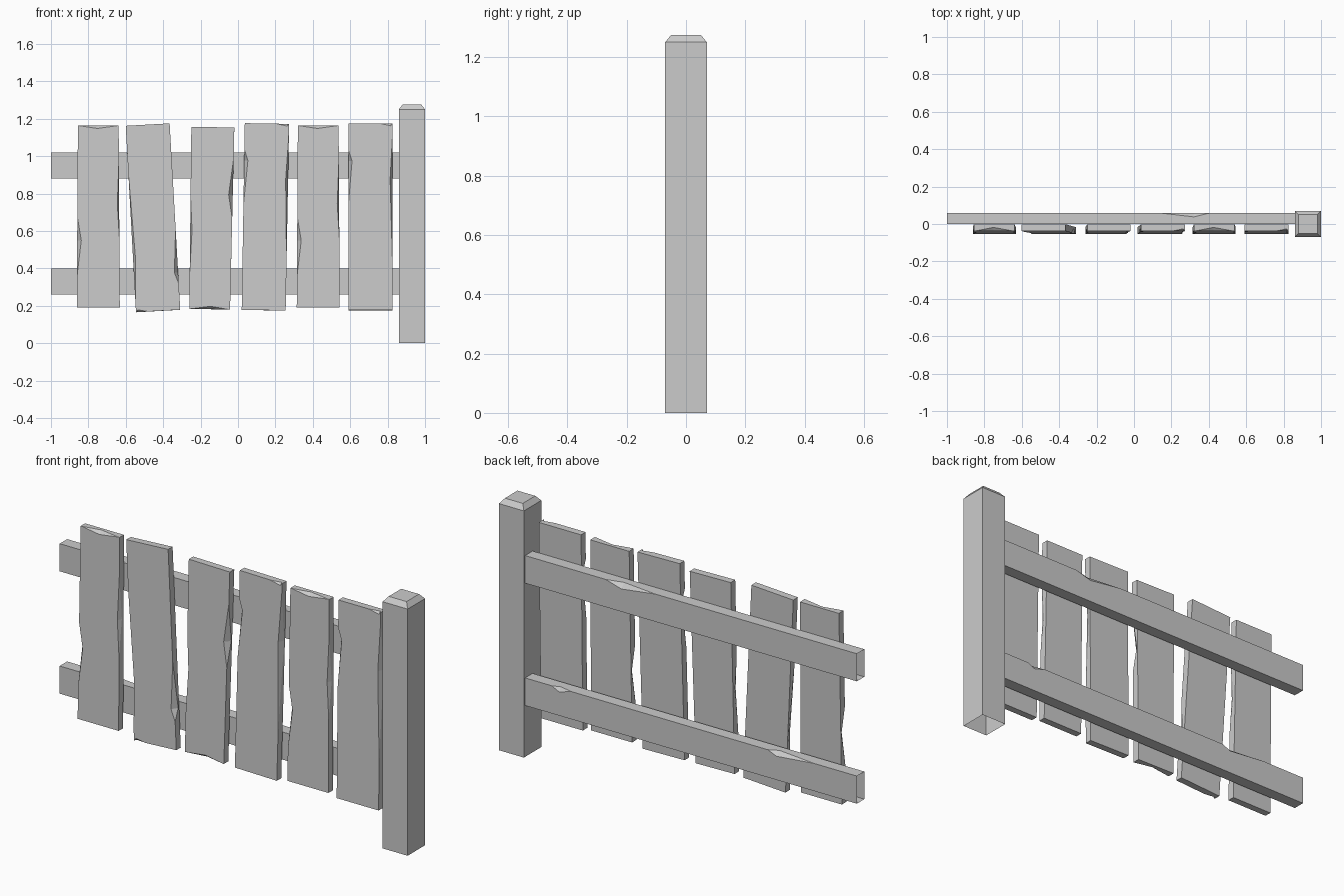
import bpy, bmesh, math
from mathutils import Vector, Matrix

if "Cube" in bpy.data.objects:
    bpy.data.objects.remove(bpy.data.objects["Cube"])


def finish(name, bm):
    bmesh.ops.recalc_face_normals(bm, faces=bm.faces)
    mesh = bpy.data.meshes.new(name)
    bm.to_mesh(mesh)
    bm.free()
    ob = bpy.data.objects.new(name, mesh)
    bpy.context.collection.objects.link(ob)
    return ob


def board(name, quad, depth, chips, open_sides=()):
    """Board with face 'quad' thickened along 'depth'. Each chip knocks a notch out of
    a face edge: (edge, start, middle, end, bite into face, bite into side)."""
    bm = bmesh.new()
    quad = [Vector(p) for p in quad]
    depth = Vector(depth)
    centre = sum(quad, Vector()) / 4
    face = [bm.verts.new(p) for p in quad]
    back = [bm.verts.new(p + depth) for p in quad]
    outline = []
    for i in range(4):
        j = (i + 1) % 4
        a, b = quad[i], quad[j]
        along = (b - a).normalized()
        inward = centre - (a + b) / 2
        inward = (inward - along * inward.dot(along)).normalized()
        outline.append(face[i])
        side = [face[i]]
        for _, t0, tm, t1, bite, side_bite in sorted(c for c in chips if c[0] == i):
            start = bm.verts.new(a.lerp(b, t0))
            end = bm.verts.new(a.lerp(b, t1))
            low = bm.verts.new(a.lerp(b, tm) + inward * bite)
            deep = bm.verts.new(a.lerp(b, tm) + depth.normalized() * side_bite)
            outline += [start, low, end]
            side += [start, deep, end]
            bm.faces.new((start, low, deep))
            bm.faces.new((low, end, deep))
        side += [face[j], back[j], back[i]]
        if i not in open_sides:
            bm.faces.new(side)
    bm.faces.new(outline)
    bm.faces.new(back)
    return finish(name, bm)


# Post with chamfered cap, open underneath
bm = bmesh.new()
rings = []
for half, z in ((0.07, 0), (0.07, 1.25), (0.05, 1.275)):
    rings.append([bm.verts.new((0.93 + sx * half, sy * half, z))
                  for sx, sy in ((-1, -1), (1, -1), (1, 1), (-1, 1))])
for lo, hi in zip(rings, rings[1:]):
    for i in range(4):
        j = (i + 1) % 4
        bm.faces.new((lo[i], lo[j], hi[j], hi[i]))
bm.faces.new(rings[-1])
finish("post", bm)


# Rails with chips on the upper back edge, open at the ends
def rail(name, z0, z1, chips):
    left, right = -1.0, 0.865
    frac = lambda x: (x - left) / (right - left)
    board(name, [(left, 0.06, z1), (right, 0.06, z1), (right, 0.06, z0), (left, 0.06, z0)],
          (0, -0.06, 0),
          [(0, frac(a), frac(m), frac(b), bite, side) for a, m, b, bite, side in chips], (1, 3))


rail("upper_rail", 0.88, 1.02, [(0.13, 0.32, 0.41, 0.025, 0.022)])
rail("lower_rail", 0.26, 0.40, [(-0.76, -0.55, -0.50, 0.02, 0.025),
                                (0.60, 0.67, 0.71, 0.02, 0.015)])

# Two plank shapes: top width, bottom width, height, chips (edges: top, right, bottom, left)
SHAPES = {
    "A": (0.218, 0.23, 0.973, [(0, 0.03, 0.48, 0.97, 0.015, 0.02),
                               (1, 0.2, 0.43, 0.62, 0.01, 0.022),
                               (3, 0.17, 0.37, 0.5, 0.022, 0.03)]),
    "B": (0.237, 0.235, 0.998, [(0, 0.72, 0.96, 0.99, 0.012, 0.012),
                                (1, 0.05, 0.3, 0.75, 0.013, 0.03),
                                (3, 0.56, 0.8, 0.86, 0.02, 0.028)]),
}
# Planks reuse the shapes, some upside down: shape, x, z, turn in degrees
PLANKS = [("A", -0.747, 0.676, 0), ("B", -0.455, 0.67, 176.8), ("A", -0.143, 0.668, 181),
          ("B", 0.146, 0.675, 1), ("A", 0.429, 0.676, 0), ("B", 0.708, 0.675, 0)]
for n, (shape, x, z, turn) in enumerate(PLANKS, 1):
    top, bottom, height, chips = SHAPES[shape]
    t, b, h = top / 2, bottom / 2, height / 2
    ob = board(f"plank_{n}", [(-t, -0.018, h), (t, -0.018, h), (b, -0.018, -h), (-b, -0.018, -h)],
               (0, 0.036, 0), chips)
    ob.matrix_world = (Matrix.Translation((x, -0.0275, z))
                       @ Matrix.Rotation(math.radians(-0.9), 4, 'X')
                       @ Matrix.Rotation(math.radians(turn), 4, 'Y'))
